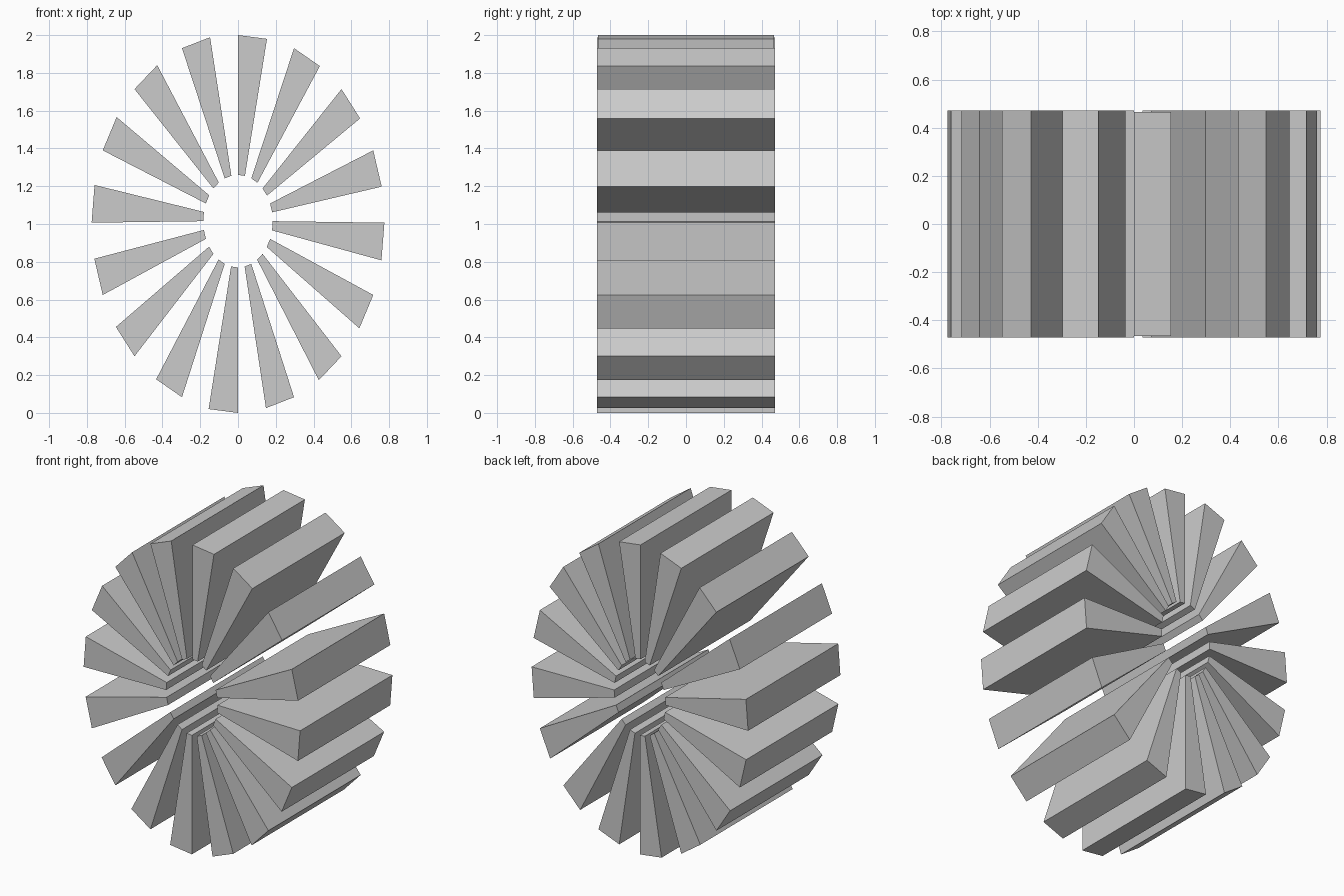
import bpy, bmesh, math

cube = bpy.data.objects.get("Cube")
if cube:
    bpy.data.objects.remove(cube, do_unlink=True)

mat = bpy.data.materials.new("plain grey")
mat.use_nodes = True
GREY = (0.6, 0.6, 0.6, 1)
mat.diffuse_color = GREY
mat.node_tree.nodes["Principled BSDF"].inputs["Base Color"].default_value = GREY

COUNT = 16
STEP = math.tau / COUNT
WIDTH = math.radians(11.5)       # angle covered by one blade
INNER = (0.184, 0.245, 1.015)    # x radius, z radius, centre height
OUTER = (0.775, 1.0, 1.007)
REACH = {0: 0.993, 8: 1.007}     # slightly shorter top and longer bottom blade


def ring_point(ring, angle, reach=1.0):
    rx, rz, cz = ring
    return rx * math.sin(angle) * reach, cz + rz * math.cos(angle) * reach


def blade(index):
    """One wedge of the oval ring, extruded from front to back."""
    start = index * STEP
    end = start + WIDTH
    reach = REACH.get(index, 1.0)
    half = 0.465 if index == 0 else 0.472
    outline = [ring_point(INNER, start), ring_point(OUTER, start, reach),
               ring_point(OUTER, end, reach), ring_point(INNER, end)]
    bm = bmesh.new()
    face = bm.faces.new([bm.verts.new((x, -half, z)) for x, z in outline])
    back = bmesh.ops.extrude_face_region(bm, geom=[face])["geom"]
    bmesh.ops.translate(bm, vec=(0, 2 * half, 0),
                        verts=[v for v in back if isinstance(v, bmesh.types.BMVert)])
    bmesh.ops.recalc_face_normals(bm, faces=bm.faces)
    mesh = bpy.data.meshes.new(f"blade_{index + 1}")
    bm.to_mesh(mesh)
    bm.free()
    mesh.materials.append(mat)
    bpy.context.collection.objects.link(bpy.data.objects.new(mesh.name, mesh))


# Ring of radial blades around an open centre
for i in range(COUNT):
    blade(i)
